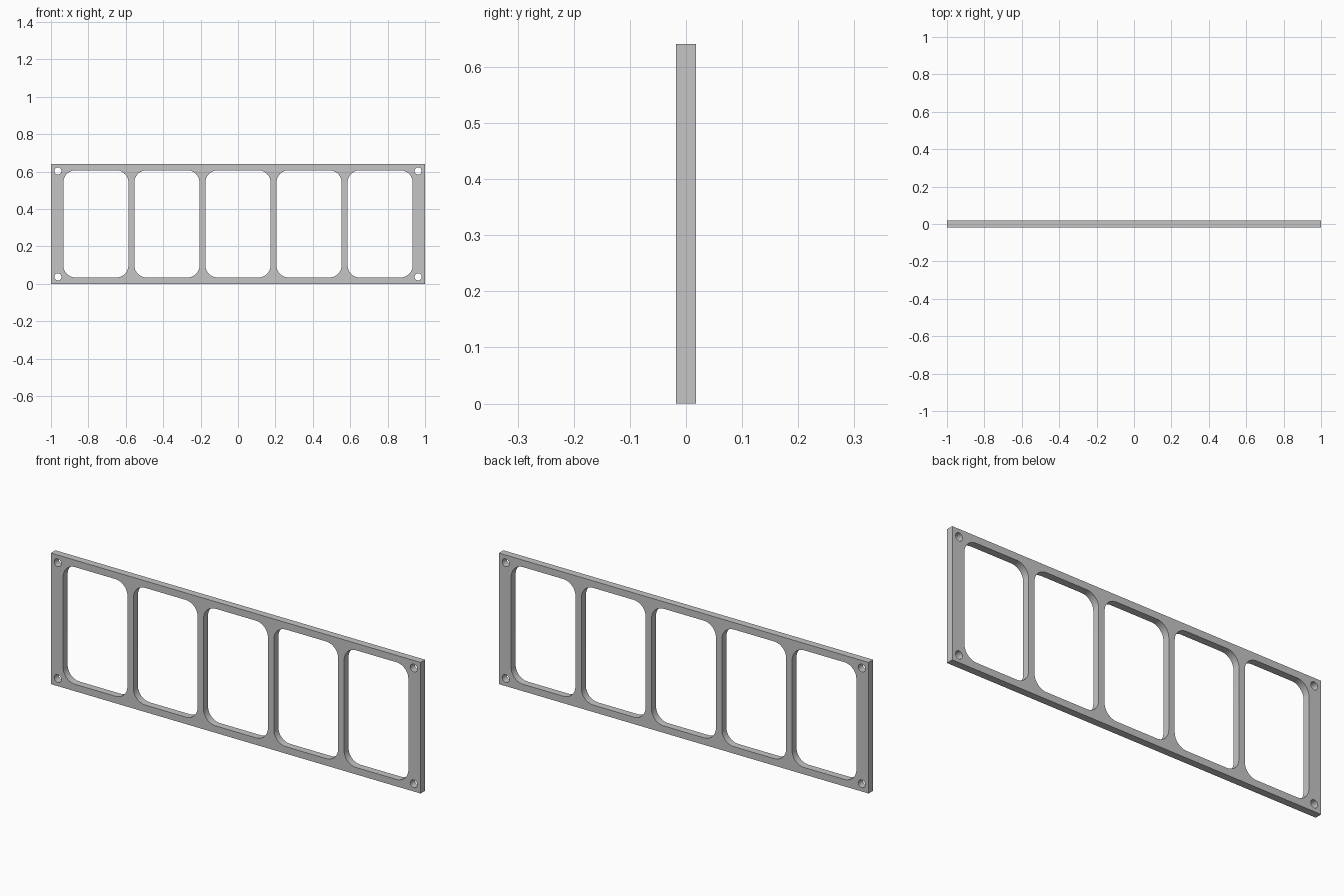
import bpy
import bmesh
from math import cos, sin, pi, radians
from mathutils import Vector

cube = bpy.data.objects.get("Cube")
if cube:
    bpy.data.objects.remove(cube, do_unlink=True)

WIDTH, HEIGHT, DEPTH = 2.0, 0.641, 0.035
PITCH, WINDOW_W, WINDOW_H, WINDOW_R = 0.38, 0.348, 0.573, 0.065
HOLE_X, HOLE_Z, HOLE_R = 0.963, 0.283, 0.019
MID = HEIGHT / 2

# Plain light grey finish
grey = bpy.data.materials.new("light_grey")
grey.use_nodes = True
colour = (0.56, 0.56, 0.56, 1)
grey.diffuse_color = colour
grey.node_tree.nodes["Principled BSDF"].inputs["Base Color"].default_value = colour


def rounded_rect(cx, cz, w, h, r, steps):
    """Outline of a rectangle with rounded corners, in the front plane."""
    points = []
    for i, (sx, sz) in enumerate([(1, 1), (-1, 1), (-1, -1), (1, -1)]):
        for k in range(steps + 1):
            a = (i + k / steps) * pi / 2
            points.append((cx + sx * (w / 2 - r) + r * cos(a),
                           cz + sz * (h / 2 - r) + r * sin(a)))
    return points


def circle(cx, cz, r, sides):
    return [(cx + r * cos(2 * pi * k / sides), cz + r * sin(2 * pi * k / sides))
            for k in range(sides)]


# Outer edge, five windows and four corner screw holes
hw = WIDTH / 2
loops = [[(-hw, 0), (hw, 0), (hw, HEIGHT), (-hw, HEIGHT)]]
for i in range(-2, 3):
    loops.append(rounded_rect(i * PITCH, MID, WINDOW_W, WINDOW_H, WINDOW_R, 10))
for sx in (-1, 1):
    for sz in (-1, 1):
        loops.append(circle(sx * HOLE_X, MID + sz * HOLE_Z, HOLE_R, 24))

# Fill the outlines as one sheet, then extrude it to the plate's depth
bm = bmesh.new()
edges = []
for loop in loops:
    verts = [bm.verts.new((x, -DEPTH / 2, z)) for x, z in loop]
    edges += [bm.edges.new((v, verts[(i + 1) % len(verts)])) for i, v in enumerate(verts)]
bmesh.ops.triangle_fill(bm, edges=edges, use_beauty=True, normal=Vector((0, -1, 0)))
result = bmesh.ops.extrude_face_region(bm, geom=bm.faces[:], use_keep_orig=True)
back = [g for g in result["geom"] if isinstance(g, bmesh.types.BMVert)]
bmesh.ops.translate(bm, verts=back, vec=(0, DEPTH, 0))
bmesh.ops.recalc_face_normals(bm, faces=bm.faces[:])

mesh = bpy.data.meshes.new("window_frame")
bm.to_mesh(mesh)
bm.free()
mesh.materials.append(grey)
frame = bpy.data.objects.new("window_frame", mesh)
bpy.context.collection.objects.link(frame)

# Smooth the rounded corners and holes, keep the plate edges crisp
bpy.ops.object.select_all(action="DESELECT")
frame.select_set(True)
bpy.context.view_layer.objects.active = frame
bpy.ops.object.shade_smooth_by_angle(angle=radians(30))
